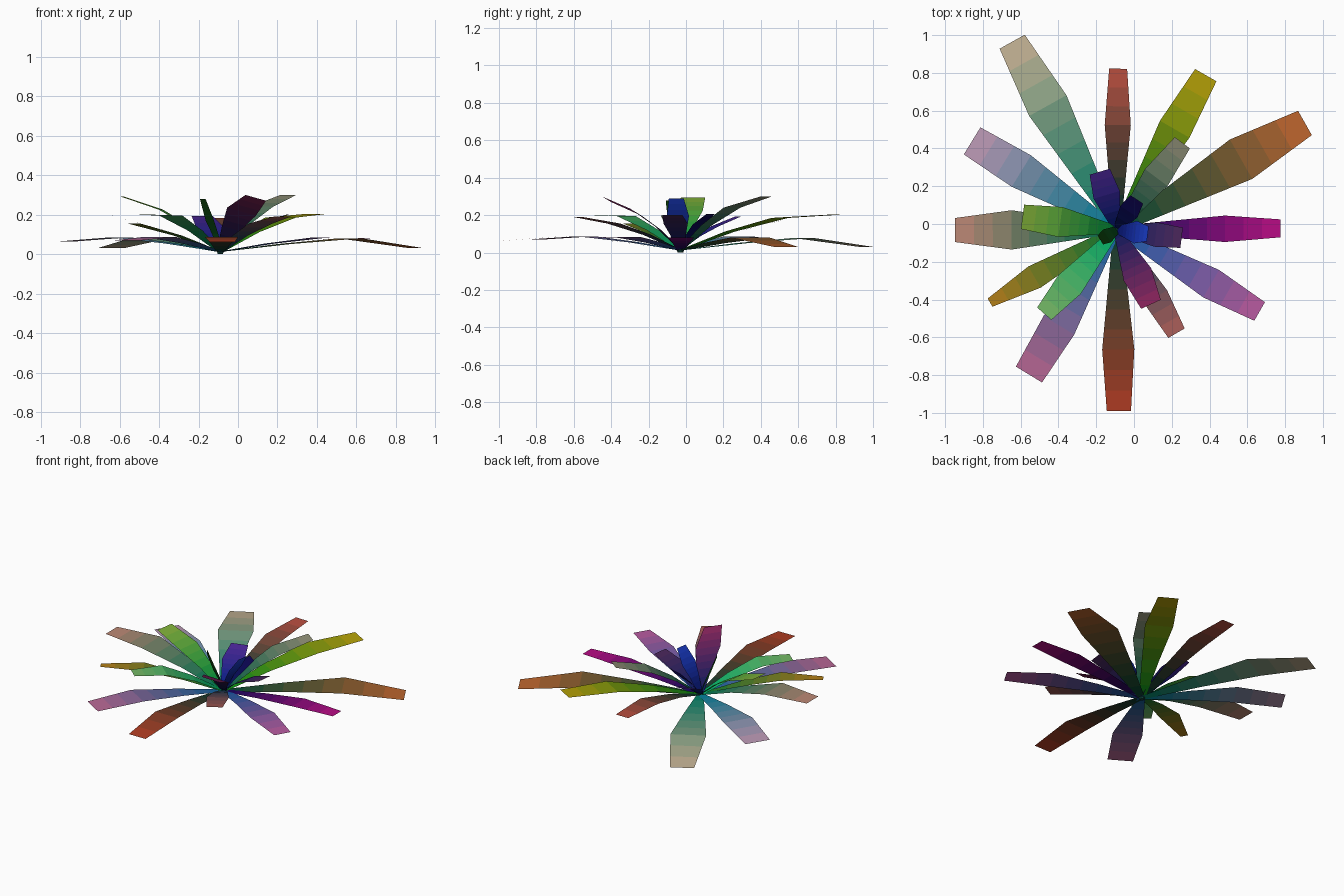
import bpy
from math import cos, sin
from mathutils import Vector

ROOT = Vector((-0.09, -0.03, 0.012))

# Each leaf: tip x, y, z, bend z, bend width, tip width, "base colour > tip colour", optional roll
OUTER = [
    (-0.645, 0.965, 0.030, 0.078, 0.226, 0.152, "0d8a70>bfae90"),
    (-0.857, 0.440, 0.065, 0.085, 0.195, 0.168, "0e87a4>ba98b4"),
    (-0.556, -0.797, 0.070, 0.087, 0.190, 0.162, "1d65a2>b66894"),
    (-0.080, -0.990, 0.062, 0.087, 0.170, 0.128, "123c30>b04028"),
    (0.665, -0.463, 0.080, 0.083, 0.168, 0.113, "1f5aa8>b85ca0"),
    (0.776, -0.023, 0.080, 0.080, 0.140, 0.095, "200a60>b61484"),
    (0.905, 0.535, 0.030, 0.080, 0.240, 0.148, "0f4a34>bc6632"),
]
MIDDLE = [
    (-0.948, -0.032, 0.200, 0.198, 0.208, 0.127, "0a7a55>bb8875"),
    (-0.762, -0.416, 0.155, 0.155, 0.130, 0.050, "1a7a30>b07e1e"),
    (0.225, -0.578, 0.190, 0.155, 0.140, 0.100, "123a58>a05a55"),
    (0.380, 0.788, 0.202, 0.185, 0.180, 0.130, "158a18>b4a010"),
    (-0.084, 0.822, 0.182, 0.174, 0.138, 0.095, "0f3c30>b85042"),
    (-0.475, -0.475, 0.200, 0.195, 0.155, 0.100, "08b068>74b866"),
]
INNER = [
    (-0.590, 0.038, 0.293, 0.225, 0.160, 0.130, "089a40>80b03c"),
    (0.256, 0.430, 0.300, 0.240, 0.150, 0.100, "0c6045>8c8c74"),
    (0.090, -0.425, 0.285, 0.215, 0.165, 0.118, "141c58>802658", -0.25),
    (0.252, -0.073, 0.200, 0.155, 0.130, 0.108, "14206a>4a2a5a"),
    (-0.181, 0.277, 0.192, 0.140, 0.145, 0.112, "0a2080>482890"),
    (0.015, 0.130, 0.205, 0.150, 0.110, 0.080, "08185c>140a50"),
    (0.073, -0.052, 0.290, 0.195, 0.120, 0.080, "101c78>2040cc"),
    (-0.178, -0.085, 0.278, 0.170, 0.080, 0.055, "0a4a20>144010"),
]
STEPS = 3  # colour bands per flat segment


def rgb(hex_colour):
    return [int(hex_colour[i:i + 2], 16) / 255 for i in (0, 2, 4)]


def leaf(name, bend, x, y, z, bend_z, width, tip_width, colours, roll=0.0):
    tip = Vector((x, y, z))
    flat = Vector((x - ROOT.x, y - ROOT.y, 0))
    side = Vector((-flat.y, flat.x, 0)).normalized() * cos(roll) + Vector((0, 0, sin(roll)))
    rise = bend_z - ROOT.z
    # four ribs: root, lower blade, bend, blunt tip
    ribs = [
        (ROOT, 0.04),
        (ROOT + flat * bend / 2 + Vector((0, 0, rise * 0.58)), 0.02 + width * 0.5),
        (ROOT + flat * bend + Vector((0, 0, rise)), width),
        (tip, tip_width),
    ]
    # split each flat segment so the colour fades along the blade
    fine = [ribs[0]]
    for (p, w), (q, v) in zip(ribs, ribs[1:]):
        fine += [(p.lerp(q, k / STEPS), w + (v - w) * k / STEPS) for k in range(1, STEPS + 1)]
    verts = [p + side * w * s for p, w in fine for s in (-0.5, 0.5)]
    n = len(fine) - 1
    faces = [(2 * i + 1, 2 * i, 2 * i + 2, 2 * i + 3) for i in range(n)]
    mesh = bpy.data.meshes.new(name)
    mesh.from_pydata(verts, [], faces)
    start, end = map(rgb, colours.split(">"))
    for i in range(n):
        t = (i / (n - 1)) ** 1.1
        mat = bpy.data.materials.new(f"{name}_shade_{i + 1}")
        mat.diffuse_color = [(a + (b - a) * t) ** 2.2 for a, b in zip(start, end)] + [1]
        mesh.materials.append(mat)
        mesh.polygons[i].material_index = i
    bpy.context.collection.objects.link(bpy.data.objects.new(name, mesh))


# Three whorls, from the drooping outer leaves to the steep young ones
for ring, leaves, bend in (("outer", OUTER, 0.66), ("middle", MIDDLE, 0.65), ("inner", INNER, 0.6)):
    for i, values in enumerate(leaves):
        leaf(f"{ring}_leaf_{i + 1}", bend, *values)

# Small tapered crown holding the leaf bases
bpy.ops.mesh.primitive_cone_add(vertices=6, radius1=0.015, radius2=0.022, depth=0.02,
                                location=(ROOT.x, ROOT.y, 0.01))
crown = bpy.context.object
crown.name = "crown"
mat = bpy.data.materials.new("crown_green")
mat.diffuse_color = (0.005, 0.05, 0.04, 1)
crown.data.materials.append(mat)
